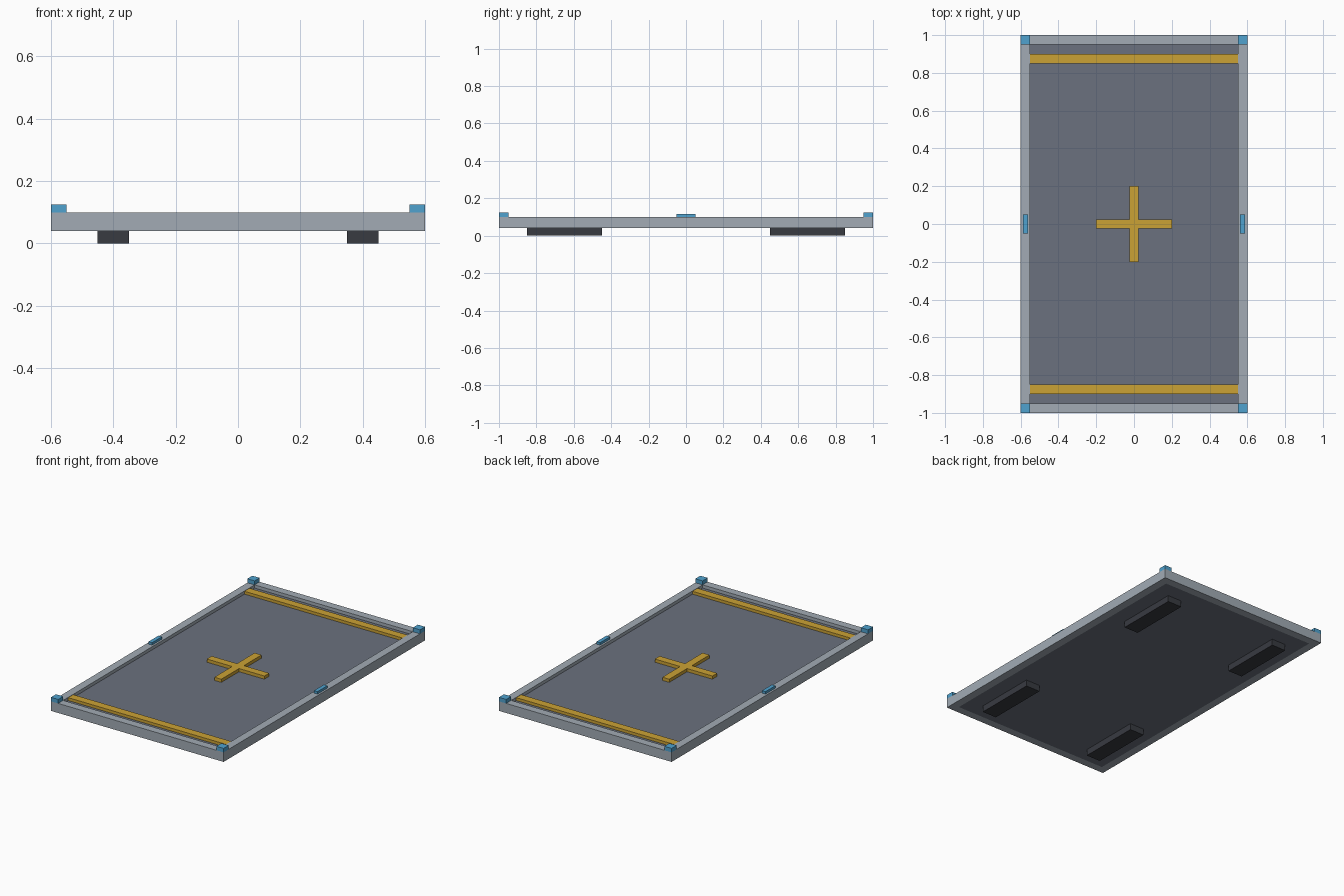
import bpy

cube = bpy.data.objects.get("Cube")
if cube:
    bpy.data.objects.remove(cube, do_unlink=True)


def material(name, rgb):
    m = bpy.data.materials.new(name)
    m.use_nodes = True
    m.diffuse_color = (*rgb, 1)
    m.node_tree.nodes["Principled BSDF"].inputs["Base Color"].default_value = (*rgb, 1)
    return m


frame_grey = material("frame_grey", (0.36, 0.41, 0.46))
deck_grey = material("deck_grey", (0.145, 0.165, 0.21))
marking_yellow = material("marking_yellow", (0.60, 0.36, 0.035))
lamp_blue = material("lamp_blue", (0.08, 0.36, 0.62))
runner_black = material("runner_black", (0.04, 0.043, 0.053))


def add_mesh(name, verts, faces, mat):
    mesh = bpy.data.meshes.new(name)
    mesh.from_pydata(verts, [], faces)
    mesh.materials.append(mat)
    obj = bpy.data.objects.new(name, mesh)
    bpy.context.collection.objects.link(obj)
    return obj


def prism(name, outline, z0, z1, mat):
    """Extrude a counter-clockwise outline from z0 to z1."""
    n = len(outline)
    verts = [(x, y, z) for z in (z0, z1) for x, y in outline]
    faces = [list(range(n))[::-1], list(range(n, 2 * n))]
    faces += [(i, (i + 1) % n, n + (i + 1) % n, n + i) for i in range(n)]
    return add_mesh(name, verts, faces, mat)


def rectangle(hx, hy, cx=0, cy=0):
    return [(cx + sx * hx, cy + sy * hy) for sx, sy in ((-1, -1), (1, -1), (1, 1), (-1, 1))]


WIDTH, LENGTH, RIM = 0.6, 1.0, 0.05
BOTTOM, DECK_TOP, TOP = 0.04, 0.08, 0.10
inner_x, inner_y = WIDTH - RIM, LENGTH - RIM

# Rim: rectangular section swept around the deck
section = [(0, BOTTOM), (0, TOP), (RIM, TOP), (RIM, BOTTOM)]
rim_verts = [(x, y, z) for inset, z in section
             for x, y in rectangle(WIDTH - inset, LENGTH - inset)]
rim_faces = []
for a in range(4):
    b = (a + 1) % 4
    for i in range(4):
        j = (i + 1) % 4
        rim_faces.append((4 * a + i, 4 * a + j, 4 * b + j, 4 * b + i))
add_mesh("rim_frame", rim_verts, rim_faces, frame_grey)

# Recessed deck
prism("deck_panel", rectangle(inner_x, inner_y), BOTTOM, DECK_TOP, deck_grey)

# Centre cross, one twelve-sided outline
arm, half = 0.2, 0.024
cross = []
for c, s in ((1, 0), (0, 1), (-1, 0), (0, -1)):
    for x, y in ((arm, -half), (arm, half), (half, half)):
        cross.append((c * x - s * y, s * x + c * y))
prism("centre_cross", cross, DECK_TOP, TOP, marking_yellow)

# End stripes, corner lamps, side lamps and runners
for sy, end in ((-1, "front"), (1, "back")):
    prism(f"{end}_stripe", rectangle(inner_x, 0.025, 0, sy * 0.875),
          DECK_TOP, TOP - 0.002, marking_yellow)
    for sx, side in ((-1, "right"), (1, "left")):
        prism(f"{end}_{side}_corner_lamp",
              rectangle(0.025, 0.025, sx * 0.575, sy * 0.975), TOP, 0.125, lamp_blue)
        prism(f"{end}_{side}_runner",
              rectangle(0.05, 0.2, sx * 0.4, sy * 0.65), 0, BOTTOM, runner_black)
for sx, side in ((-1, "right"), (1, "left")):
    prism(f"{side}_side_lamp", rectangle(0.0125, 0.05, sx * 0.575), TOP, 0.115, lamp_blue)
